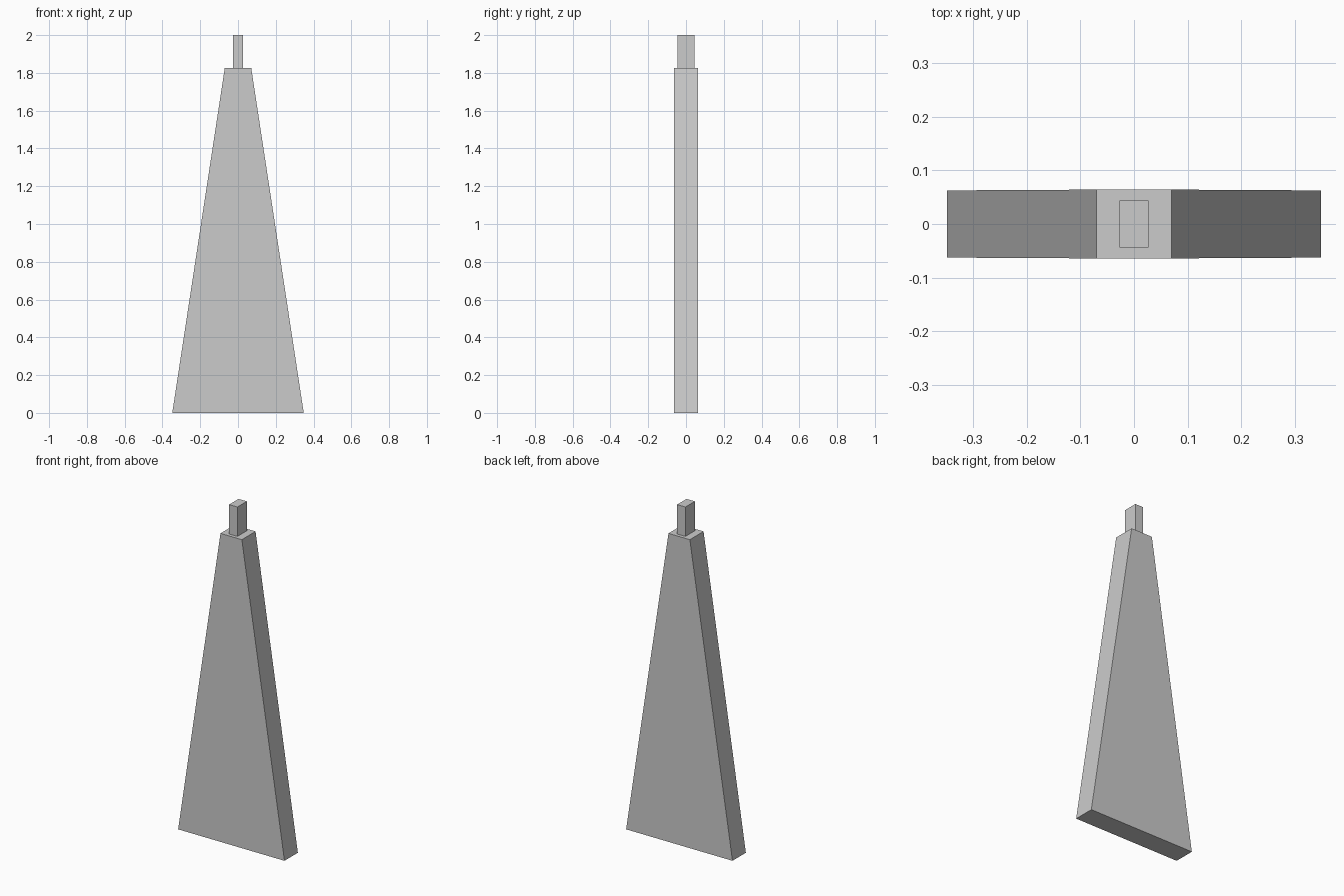
import bpy
import bmesh

if "Cube" in bpy.data.objects:
    bpy.data.objects.remove(bpy.data.objects["Cube"])


def tapered_block(name, z0, size0, z1, size1):
    """Four-sided block with separate bottom and top (x, y) sizes."""
    bm = bmesh.new()
    bmesh.ops.create_cube(bm, size=1)
    for v in bm.verts:
        z, (sx, sy) = (z1, size1) if v.co.z > 0 else (z0, size0)
        v.co = (v.co.x * sx, v.co.y * sy, z)
    mesh = bpy.data.meshes.new(name)
    bm.to_mesh(mesh)
    bm.free()
    obj = bpy.data.objects.new(name, mesh)
    bpy.context.collection.objects.link(obj)
    return obj


# Wide slab tapering towards the top
tapered_block("tapered_body", 0, (0.696, 0.125), 1.826, (0.14, 0.128))

# Small peg standing on the slab
tapered_block("top_peg", 1.826, (0.054, 0.088), 2.0, (0.054, 0.088))
